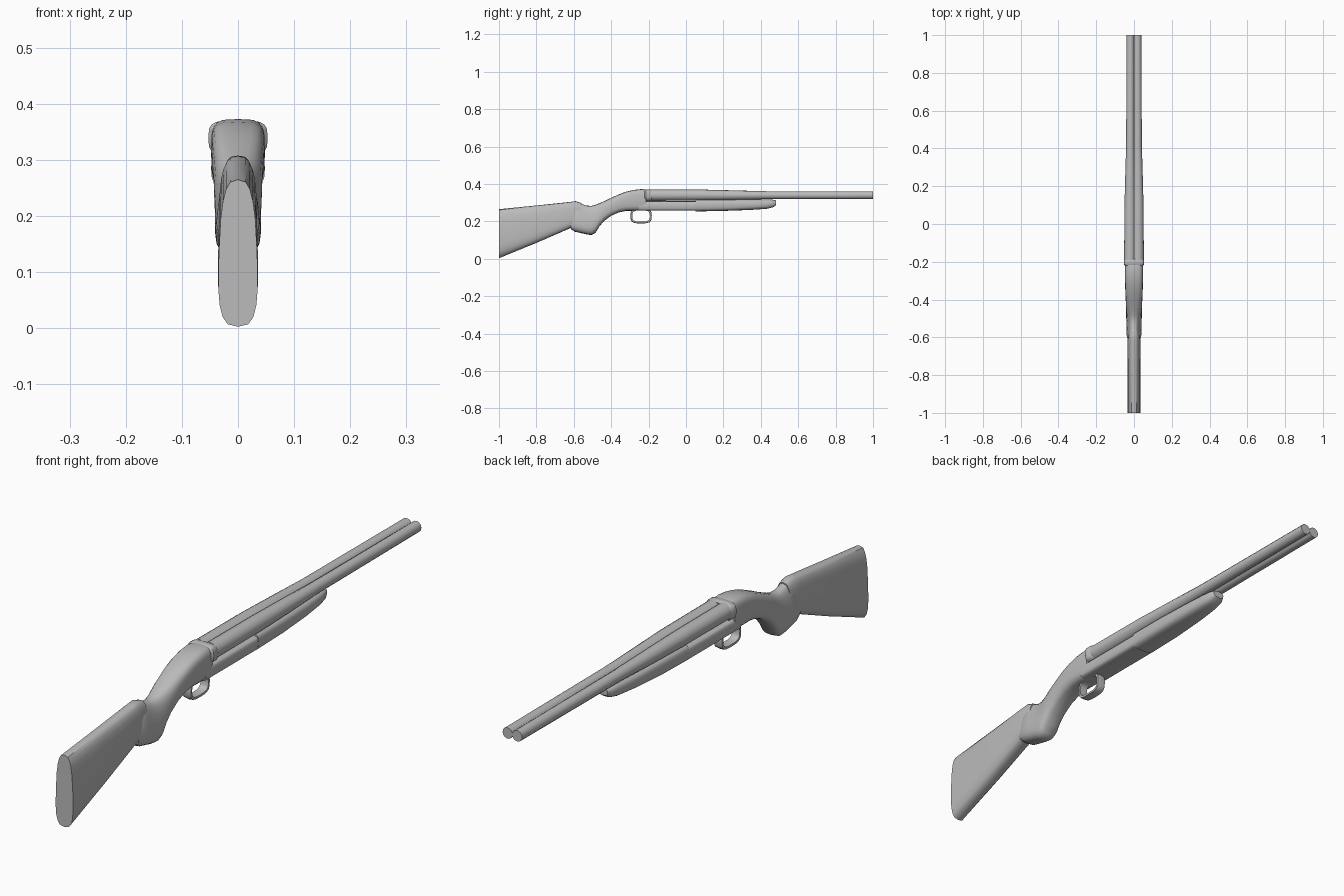
import bpy, bmesh, math

cube = bpy.data.objects.get("Cube")
if cube:
    bpy.data.objects.remove(cube, do_unlink=True)

GREY = (0.5, 0.5, 0.5, 1.0)
mat = bpy.data.materials.new("plain grey")
mat.use_nodes = True
mat.diffuse_color = GREY
mat.node_tree.nodes["Principled BSDF"].inputs["Base Color"].default_value = GREY


def loft(name, rings, closed=False, angle=40):
    """Skin a list of equal-length point rings; cap the ends unless closed."""
    bm = bmesh.new()
    loops = [[bm.verts.new(p) for p in ring] for ring in rings]
    n = len(loops[0])
    pairs = list(zip(loops, loops[1:]))
    if closed:
        pairs.append((loops[-1], loops[0]))
    else:
        bm.faces.new(loops[0])
        bm.faces.new(loops[-1])
    for a, b in pairs:
        for i in range(n):
            j = (i + 1) % n
            bm.faces.new((a[i], a[j], b[j], b[i]))
    bmesh.ops.recalc_face_normals(bm, faces=bm.faces)
    mesh = bpy.data.meshes.new(name)
    bm.to_mesh(mesh)
    bm.free()
    mesh.materials.append(mat)
    obj = bpy.data.objects.new(name, mesh)
    bpy.context.collection.objects.link(obj)
    bpy.ops.object.select_all(action="DESELECT")
    bpy.context.view_layer.objects.active = obj
    obj.select_set(True)
    bpy.ops.object.shade_smooth_by_angle(angle=math.radians(angle))
    return obj


def oval(y, low, high, width, power=0.6, taper=0.0, sides=20):
    """Rounded section; taper narrows it toward the top."""
    ring = []
    for i in range(sides):
        t = math.tau * i / sides
        c, s = math.cos(t), math.sin(t)
        u = math.copysign(abs(s) ** power, s)
        x = width * math.copysign(abs(c) ** power, c) * (1 - taper * (u + 1) / 2)
        ring.append((x, y, (low + high) / 2 + u * (high - low) / 2))
    return ring


def twin(y, z, radius, offset, steps=12):
    """Outline of two overlapping circles side by side."""
    sweep = math.pi - math.acos(min(offset / radius, 0.98))
    arc = [-sweep + 2 * sweep * i / steps for i in range(steps + 1)]
    right = [(offset + radius * math.cos(a), y, z + radius * math.sin(a)) for a in arc]
    left = [(-x, y, h) for x, y, h in reversed(right)]
    return right[:-1] + [(0, y, right[-1][2])] + left[1:-1] + [(0, y, right[0][2])]


# Butt stock
loft("butt_stock", [oval(*s) for s in (
    (-1.0, 0.003, 0.265, 0.039, 0.65, 0.25),
    (-0.8, 0.085, 0.285, 0.039, 0.65, 0.25),
    (-0.62, 0.163, 0.304, 0.038, 0.65, 0.25),
    (-0.59, 0.17, 0.308, 0.037, 0.65, 0.3),
    (-0.56, 0.18, 0.298, 0.034, 0.65, 0.3))])

# Pistol grip, wrist and rear of the action in one flowing form
loft("grip_and_receiver", [oval(*s) for s in (
    (-0.615, 0.158, 0.225, 0.034, 0.7, 0.2),
    (-0.595, 0.145, 0.305, 0.046, 0.7, 0.5),
    (-0.56, 0.137, 0.294, 0.048, 0.7, 0.5),
    (-0.53, 0.13, 0.284, 0.048, 0.7, 0.45),
    (-0.505, 0.127, 0.283, 0.047, 0.7, 0.35),
    (-0.485, 0.137, 0.288, 0.046, 0.7, 0.25),
    (-0.465, 0.17, 0.296, 0.045, 0.7, 0.2),
    (-0.44, 0.2, 0.307, 0.045, 0.7, 0.1),
    (-0.40, 0.23, 0.326, 0.045, 0.65, 0.05),
    (-0.36, 0.248, 0.344, 0.046, 0.6),
    (-0.32, 0.256, 0.359, 0.047, 0.55),
    (-0.28, 0.257, 0.368, 0.048, 0.5),
    (-0.235, 0.257, 0.373, 0.048, 0.5),
    (-0.215, 0.257, 0.37, 0.047, 0.5))])

# Long bar of the action under the barrels
loft("receiver_bar", [oval(y, 0.257, 0.308, 0.047, 0.4) for y in (-0.25, 0.055)])

# Breech collar
loft("breech_collar", [oval(*s) for s in (
    (-0.222, 0.314, 0.366, 0.047, 0.55),
    (-0.215, 0.308, 0.371, 0.053, 0.55),
    (-0.192, 0.308, 0.371, 0.053, 0.55),
    (-0.185, 0.312, 0.367, 0.048, 0.55))])

# Side by side barrels
loft("twin_barrels", [twin(*s) for s in (
    (-0.19, 0.3405, 0.0305, 0.0215),
    (0.08, 0.3405, 0.0295, 0.0215),
    (0.25, 0.34, 0.026, 0.0205),
    (0.42, 0.34, 0.0215, 0.02),
    (1.0, 0.34, 0.02, 0.0195))])

# Fore-end
loft("fore_end", [oval(*s) for s in (
    (0.05, 0.253, 0.318, 0.048, 0.55),
    (0.2, 0.256, 0.318, 0.047, 0.55),
    (0.34, 0.261, 0.318, 0.042, 0.65),
    (0.43, 0.267, 0.318, 0.035, 0.7),
    (0.465, 0.275, 0.316, 0.03, 0.7),
    (0.482, 0.287, 0.312, 0.022, 0.7))])

# Trigger guard: a flat strap bent into a rounded loop
guard = []
for i in range(20):
    t = math.tau * i / 20
    c = math.copysign(abs(math.cos(t)) ** 0.6, math.cos(t))
    s = math.copysign(abs(math.sin(t)) ** 0.6, math.sin(t))
    guard.append([(x, -0.24 + c * (0.057 - d), 0.229 + s * (0.04 - d))
                  for x, d in ((-0.016, 0.002), (0, 0), (0.016, 0.002), (0.016, 0.01), (-0.016, 0.01))])
loft("trigger_guard", guard, closed=True)
